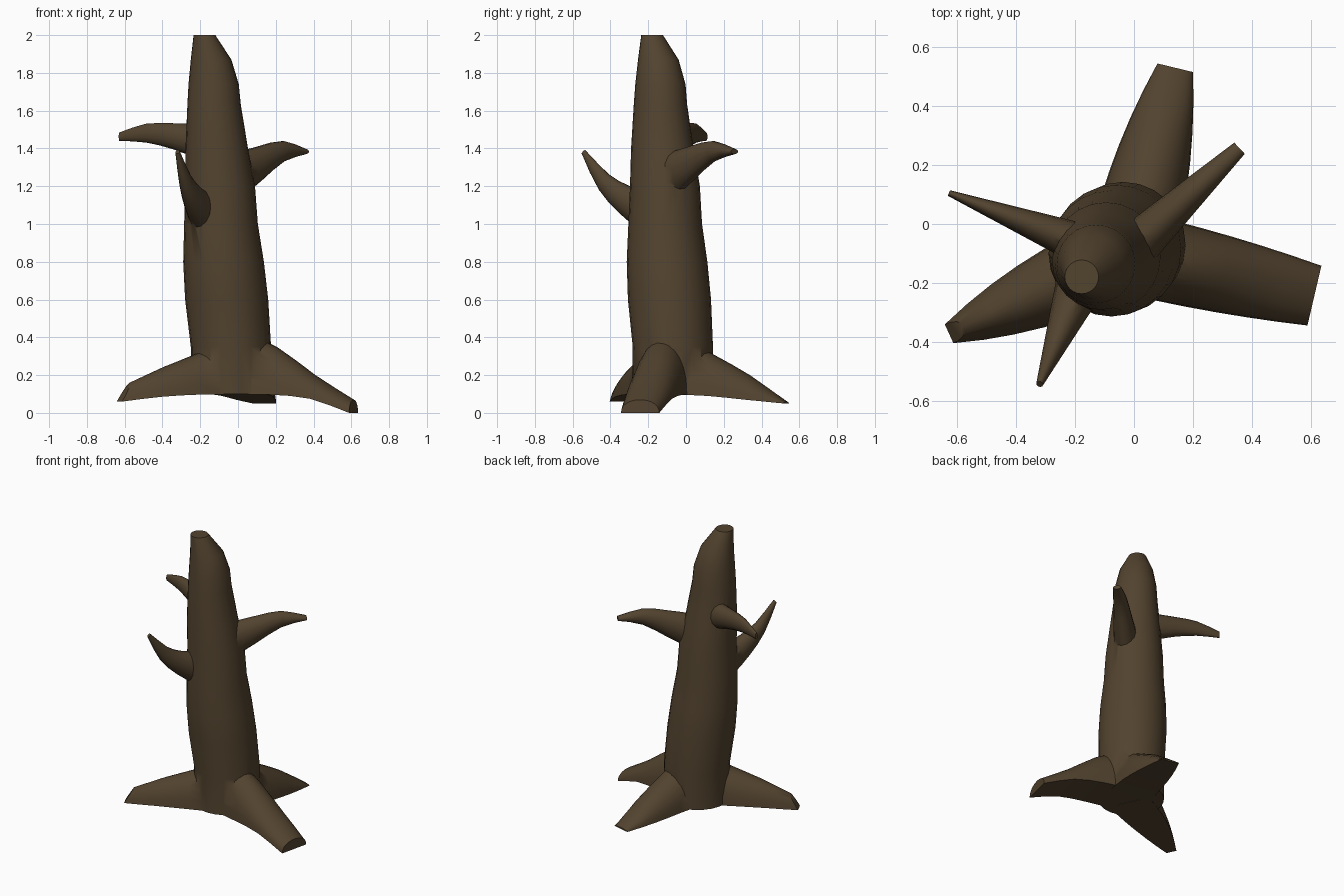
import bpy, bmesh, math
from mathutils import Vector

if "Cube" in bpy.data.objects:
    bpy.data.objects.remove(bpy.data.objects["Cube"])

bark = bpy.data.materials.new("bark")
bark.diffuse_color = (0.085, 0.056, 0.028, 1)
bark.use_nodes = True
bark.node_tree.nodes["Principled BSDF"].inputs["Base Color"].default_value = bark.diffuse_color


def loft(name, rings):
    """Closed skin through a list of rings with equal point counts."""
    bm = bmesh.new()
    vr = [[bm.verts.new(p) for p in r] for r in rings]
    n = len(vr[0])
    for a, b in zip(vr, vr[1:]):
        for i in range(n):
            j = (i + 1) % n
            bm.faces.new((a[i], a[j], b[j], b[i]))
    bm.faces.new(vr[0])
    bm.faces.new(vr[-1])
    bmesh.ops.recalc_face_normals(bm, faces=bm.faces)
    me = bpy.data.meshes.new(name)
    bm.to_mesh(me)
    bm.free()
    me.materials.append(bark)
    ob = bpy.data.objects.new(name, me)
    bpy.context.collection.objects.link(ob)
    return ob


def curve(v, t):
    """Smooth value at t (0..1) through evenly spaced values."""
    s = t * (len(v) - 1)
    i = min(int(s), len(v) - 2)
    f = s - i
    b, c = v[i], v[i + 1]
    a = v[i - 1] if i else 2 * b - c
    d = v[i + 2] if i + 2 < len(v) else 2 * c - b
    return b + 0.5 * f * (c - a + f * (2 * a - 5 * b + 4 * c - d + f * (3 * (b - c) + d - a)))


def limb(name, start, end, w0, w1, tops, bottoms, root=False, tilt=0, n=14, steps=6):
    """Tapering arm from start to end; roots get a domed top and a flat underside."""
    start, end = Vector((*start, 0)), Vector((*end, 0))
    head = (end - start).normalized()
    side = Vector((head.y, -head.x, 0))
    rings = []
    for k in range(steps + 1):
        t = k / steps
        zt, zb = curve(tops, t), curve(bottoms, t)
        w = w0 + (w1 - w0) * (t * t if root else t)
        mid = start.lerp(end, t) + Vector((0, 0, (zt + zb) / 2))
        ring = []
        for i in range(n):
            a = math.pi * i / (n - 1) if root else 2 * math.pi * i / n
            v = 2 * max(math.sin(a), 0) ** 0.9 - 1 if root else math.sin(a)
            ring.append(mid + side * w * math.cos(a)
                        + Vector((0, 0, 1)) * v * (zt - zb) / 2 + head * tilt * t * (zt - zb) * v)
        rings.append(ring)
    return loft(name, rings)


# trunk, leaning back to one corner: height, left edge, right edge
rings = []
for z, x0, x1 in [(0.1, -0.25, 0.175), (0.35, -0.25, 0.175), (0.6, -0.28, 0.16),
                  (0.8, -0.29, 0.137), (1.0, -0.285, 0.105), (1.2, -0.28, 0.09),
                  (1.4, -0.278, 0.053), (1.63, -0.268, 0.015), (1.74, -0.262, 0.004),
                  (1.87, -0.25, -0.035), (2.0, -0.235, -0.12)]:
    c, r = (x0 + x1) / 2, (x1 - x0) / 2
    y = c - 0.022 * (2.1 - z) / 1.2
    rings.append([(c + r * math.cos(a), y + r * math.sin(a), z)
                  for a in (math.tau * i / 24 for i in range(24))])
trunk = loft("tree_trunk", rings)

parts = [
    # spreading roots
    limb("right_root", (0, -0.1), (0.612, -0.243), 0.14, 0.104,
         (0.44, 0.35, 0.2, 0.07), (0.098, 0.096, 0.075, 0), True),
    limb("back_root", (0, -0.05), (0.14, 0.53), 0.145, 0.062,
         (0.42, 0.31, 0.2, 0.06), (0.098, 0.09, 0.07, 0.05), True),
    limb("left_root", (-0.05, -0.11), (-0.6, -0.36), 0.14, 0.035,
         (0.4, 0.315, 0.245, 0.16), (0.098, 0.097, 0.085, 0.06), True, -0.3),
    # broken branches
    limb("left_branch", (-0.2, -0.06), (-0.628, 0.105), 0.068, 0.01,
         (1.53, 1.535, 1.532, 1.485), (1.34, 1.395, 1.43, 1.44)),
    limb("right_branch", (0, -0.08), (0.358, 0.257), 0.08, 0.026,
         (1.38, 1.415, 1.44, 1.397), (1.13, 1.23, 1.33, 1.37)),
    limb("front_branch", (-0.19, -0.22), (-0.32, -0.543), 0.08, 0.012,
         (1.18, 1.205, 1.265, 1.392), (0.95, 1.055, 1.18, 1.372), False, -0.45),
]

# fuse everything into one skin
bpy.context.view_layer.objects.active = trunk
for p in parts:
    m = trunk.modifiers.new("fuse", 'BOOLEAN')
    m.operation, m.solver, m.object = 'UNION', 'EXACT', p
    bpy.ops.object.modifier_apply(modifier=m.name)
    bpy.data.objects.remove(p)

bpy.ops.object.select_all(action='DESELECT')
trunk.select_set(True)
bpy.ops.object.shade_smooth_by_angle(angle=math.radians(50))
